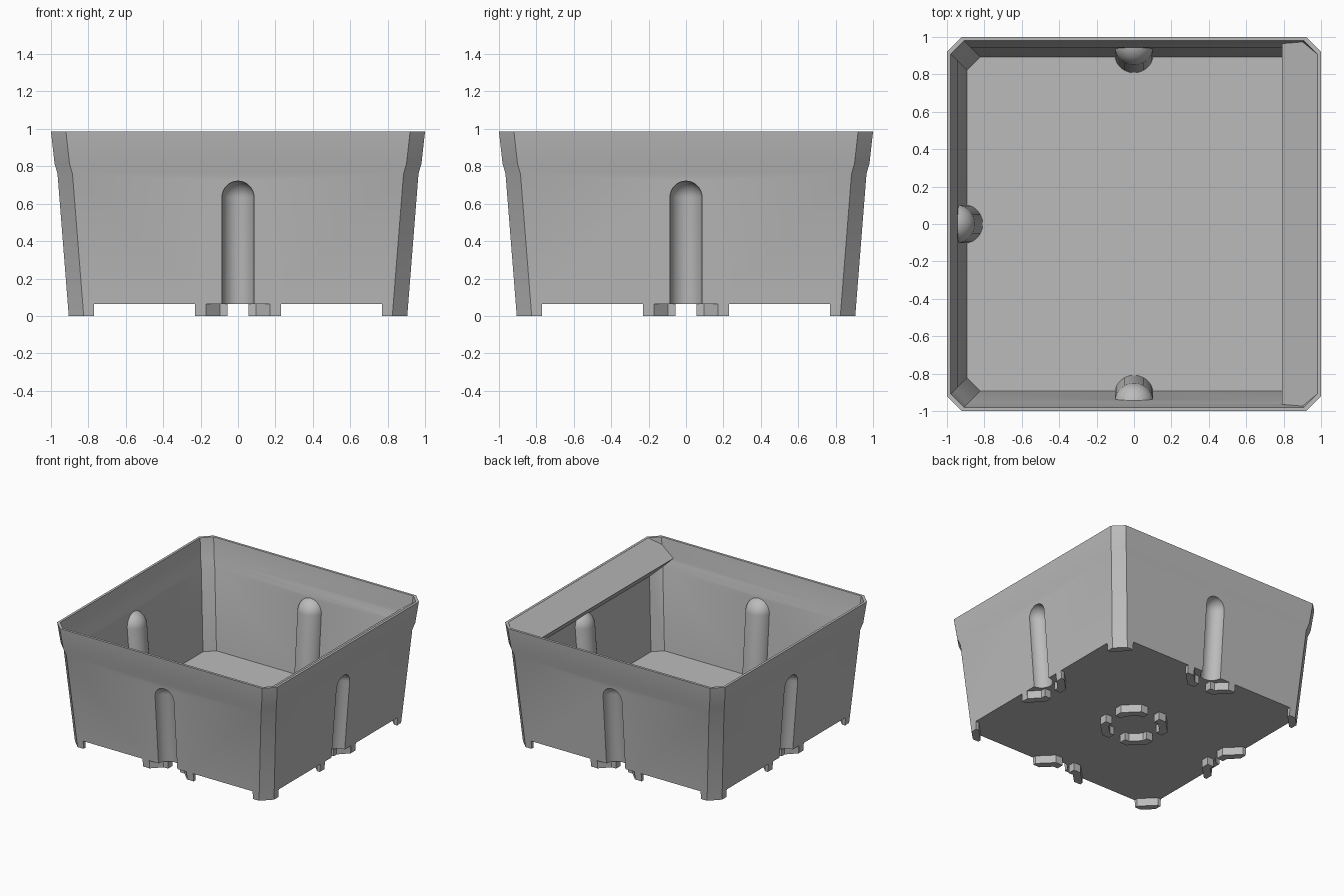
import bpy, bmesh, math
from mathutils import Matrix

if "Cube" in bpy.data.objects:
    bpy.data.objects.remove(bpy.data.objects["Cube"])

grey = bpy.data.materials.new("matte_grey")
grey.use_nodes = True
grey.diffuse_color = (0.5, 0.5, 0.5, 1)
grey.node_tree.nodes["Principled BSDF"].inputs["Base Color"].default_value = (0.5, 0.5, 0.5, 1)


def loft(name, rings):
    """Closed solid skinned through matching rings of points."""
    bm = bmesh.new()
    loops = [[bm.verts.new(p) for p in ring] for ring in rings]
    n = len(loops[0])
    for low, high in zip(loops, loops[1:]):
        for i in range(n):
            j = (i + 1) % n
            bm.faces.new((low[i], low[j], high[j], high[i]))
    bm.faces.new(loops[0])
    bm.faces.new(loops[-1])
    bmesh.ops.recalc_face_normals(bm, faces=bm.faces)
    mesh = bpy.data.meshes.new(name)
    bm.to_mesh(mesh)
    bm.free()
    mesh.materials.append(grey)
    obj = bpy.data.objects.new(name, mesh)
    bpy.context.collection.objects.link(obj)
    return obj


def prism(name, outline, z0, z1):
    return loft(name, [[(x, y, z) for x, y in outline] for z in (z0, z1)])


def octagon(half, flat, z):
    """Square ring with chamfered corners."""
    return [(half, -flat, z), (half, flat, z), (flat, half, z), (-flat, half, z),
            (-half, flat, z), (-half, -flat, z), (-flat, -half, z), (flat, -half, z)]


def cut(target, cutter):
    mod = target.modifiers.new("cut", 'BOOLEAN')
    mod.operation = 'DIFFERENCE'
    mod.solver = 'EXACT'
    mod.object = cutter
    bpy.context.view_layer.objects.active = target
    bpy.ops.object.modifier_apply(modifier=mod.name)
    bpy.data.objects.remove(cutter)


SLOPE = 0.06 / 0.76      # lean of the lower wall
BASE = 0.905             # half width at the ground
CHAMFER = 0.08
WALL = 0.02
RIM, FLOOR, FOOT = 0.985, 0.105, 0.065
SIDES = [math.radians(a) for a in (0, 90, 180, 270)]


def groove(name, radius, bottom, angle):
    """Round-topped column leaning with the wall."""
    centre_z, steps = 0.635, 32
    levels = [(bottom, radius)]
    for k in range(10):
        t = math.radians(k * 9.7)
        levels.append((centre_z + radius * math.sin(t), radius * math.cos(t)))
    rings = []
    for z, r in levels:
        ring = []
        for i in range(steps):
            a = math.tau * (i + 0.5) / steps
            ring.append((BASE + SLOPE * z + r * math.cos(a), r * math.sin(a), z))
        rings.append(ring)
    obj = loft(name, rings)
    obj.data.transform(Matrix.Rotation(angle, 4, 'Z'))
    return obj


# Outer body with flared lip
profile = [(BASE, 0), (0.965, 0.76), (0.981, 0.815), (1.0, RIM)]
tub = loft("tub", [octagon(h, h - CHAMFER, z) for h, z in profile])

# Cavity, leaving wall bulges and a sloped label ledge
inner = [(BASE + SLOPE * FLOOR - WALL, FLOOR), (0.965 - WALL, 0.76),
         (0.981 - WALL, 0.815), (1.0 - WALL, RIM), (1.0 - WALL, RIM + 0.1)]
cavity = loft("cavity", [octagon(h, h - CHAMFER + 0.008, z) for h, z in inner])
for angle in SIDES:
    cut(cavity, groove("bulge", 0.105, -0.05, angle))
ledge_profile = [(0.79, 0.845), (1.02, 1.014), (1.02, 0.615)]
ledge = loft("label_ledge", [[(x, y, z) for x, z in ledge_profile] for y in (-1.1, 1.1)])
cut(cavity, ledge)
cut(tub, cavity)

# Grooves in the outside walls
for angle in SIDES:
    cut(tub, groove("groove", 0.086, -0.1, angle))

# Feet: ring segments around a grid of round posts
segment = [(0.055, 0.17), (0.095, 0.17), (0.17, 0.095), (0.17, 0.055),
           (0.23, 0.055), (0.23, 0.12), (0.12, 0.23), (0.055, 0.23)]
corner = [(0, 0), (0.23, 0), (0.23, 0.12), (0.12, 0.23), (0, 0.23)]
gap = prism("foot_gap", [(-1.3, -1.3), (1.3, -1.3), (1.3, 1.3), (-1.3, 1.3)], -0.1, FOOT)
for px in (-1, 0, 1):
    for py in (-1, 0, 1):
        shape = corner if px and py else segment
        for sx in ([-px] if px else [-1, 1]):
            for sy in ([-py] if py else [-1, 1]):
                outline = [(px + sx * u, py + sy * v) for u, v in shape]
                cut(gap, prism("foot", outline, -0.2, 0.2))
cut(tub, gap)

# Smooth the round parts, keep the chamfers crisp
bpy.ops.object.select_all(action='DESELECT')
tub.select_set(True)
bpy.context.view_layer.objects.active = tub
bpy.ops.object.shade_smooth_by_angle(angle=math.radians(30))
